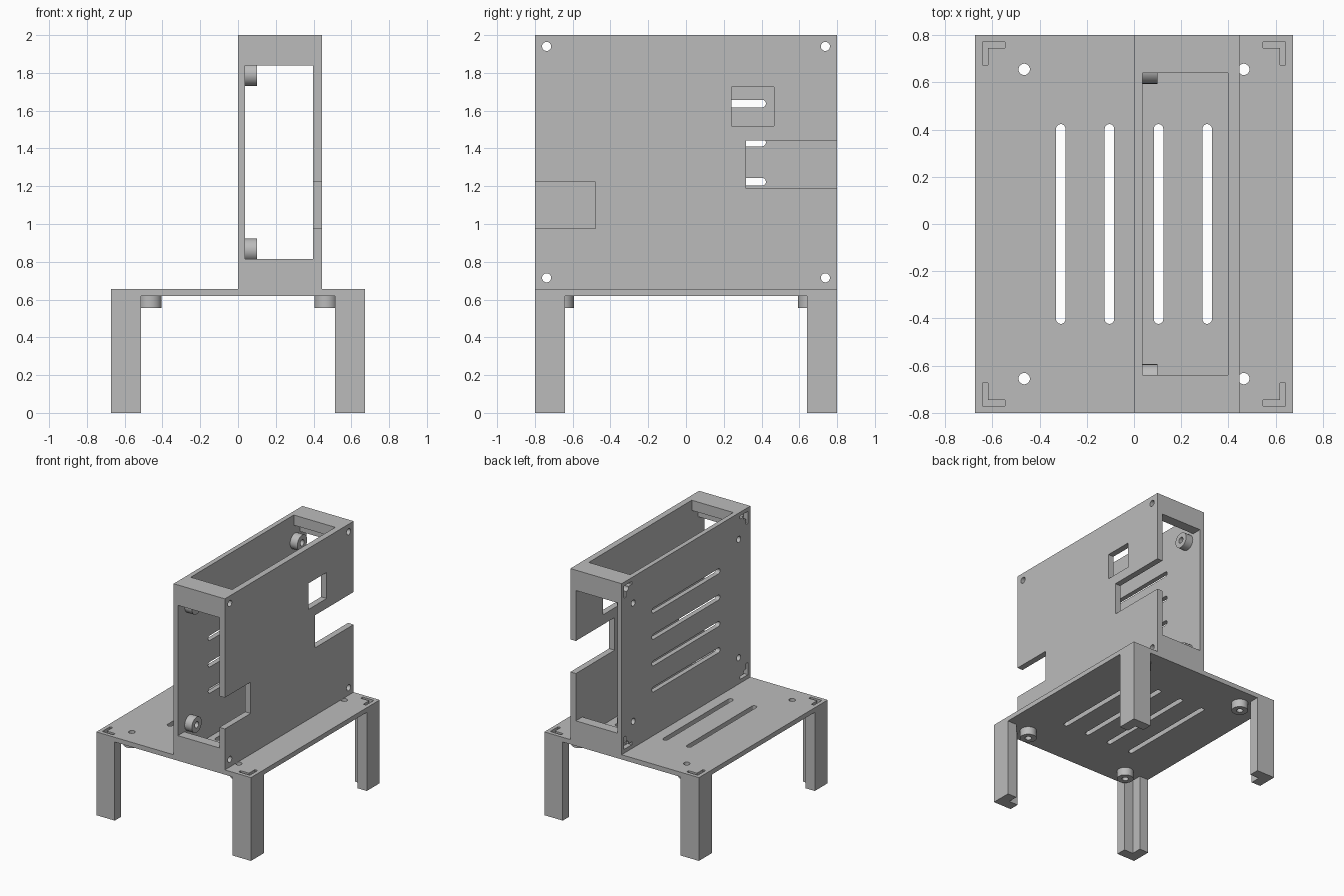
import bpy, bmesh
from math import pi, cos, sin
from mathutils import Matrix

old = bpy.data.objects.get("Cube")
if old:
    bpy.data.objects.remove(old, do_unlink=True)

grey = bpy.data.materials.new("plain grey")
grey.use_nodes = True
COLOUR = (0.5, 0.5, 0.5, 1)
grey.diffuse_color = COLOUR
grey.node_tree.nodes["Principled BSDF"].inputs["Base Color"].default_value = COLOUR

HU, HV = 0.6725, 0.8      # half sizes of each tray
THICK = 0.037             # tray plate thickness
LEG, ARM = 0.16, 0.08     # leg width and thickness of its arms
CORNERS = [(su, sv) for su in (-1, 1) for sv in (-1, 1)]

# Local frame: plate outer face at z = 0, legs reach to -z
BASE = Matrix.Translation((0, 0, 2 - 2 * HU))
WALL = Matrix(((0, 0, -1, 0), (0, 1, 0, 0), (1, 0, 0, 2 - HU), (0, 0, 0, 1)))


def prism(name, pts, z0, z1, frame):
    """Extrude a flat outline from z0 to z1."""
    bm = bmesh.new()
    face = bm.faces.new([bm.verts.new((u, v, z0)) for u, v in pts])
    ext = bmesh.ops.extrude_face_region(bm, geom=[face])
    for v in ext["geom"]:
        if isinstance(v, bmesh.types.BMVert):
            v.co.z = z1
    bmesh.ops.recalc_face_normals(bm, faces=bm.faces)
    mesh = bpy.data.meshes.new(name)
    bm.to_mesh(mesh)
    bm.free()
    mesh.materials.append(grey)
    ob = bpy.data.objects.new(name, mesh)
    ob.matrix_world = frame
    bpy.context.collection.objects.link(ob)
    return ob


def cut(ob, outlines, z0, z1, frame):
    """Cut prisms with the given outlines out of an object."""
    tools = [prism("cutter", pts, z0, z1, frame) for pts in outlines]
    for tool in tools:
        tool.hide_render = True
        mod = ob.modifiers.new("cut", "BOOLEAN")
        mod.operation, mod.solver, mod.object = "DIFFERENCE", "EXACT", tool
    bpy.context.view_layer.update()
    result = ob.evaluated_get(bpy.context.evaluated_depsgraph_get())
    mesh = bpy.data.meshes.new_from_object(result)
    ob.modifiers.clear()
    ob.data = mesh
    for tool in tools:
        bpy.data.objects.remove(tool, do_unlink=True)


def smooth(ob):
    bpy.ops.object.select_all(action="DESELECT")
    ob.select_set(True)
    bpy.context.view_layer.objects.active = ob
    bpy.ops.object.shade_smooth_by_angle(angle=pi / 6)


def rect(u0, u1, v0, v1):
    return [(u0, v0), (u1, v0), (u1, v1), (u0, v1)]


def circle(u, v, r, n=32):
    return [(u + r * cos(2 * pi * i / n), v + r * sin(2 * pi * i / n)) for i in range(n)]


def slot(u, half, r, n=12):
    """Rounded vent slot running along v."""
    top = [(r * cos(pi * i / n), half - r + r * sin(pi * i / n)) for i in range(n + 1)]
    return [(u + a, b) for a, b in top] + [(u - a, -b) for a, b in top]


def angle_shape(su, sv, margin, length, width):
    """L outline tucked into one corner of a tray."""
    a, b, c = margin, margin + width, margin + length
    pts = [(a, a), (c, a), (c, b), (b, b), (b, c), (a, c)]
    return [(su * (HU - u), sv * (HV - v)) for u, v in pts]


def tray(name, frame, depth, screw_holes):
    """Plate with vents and stacking grooves, four angle legs, four standoffs."""
    plate = prism(name + "_plate", rect(-HU, HU, -HV, HV), -THICK, 0, frame)
    holes = [slot(u, 0.423, 0.02) for u in (-0.31, -0.104, 0.104, 0.31)]
    holes += [circle(su * 0.465, sv * 0.655, 0.024) for su, sv in CORNERS]
    holes += [angle_shape(su, sv, 0.03, 0.097, 0.024) for su, sv in CORNERS]
    cut(plate, holes + screw_holes, -THICK - 0.01, 0.01, frame)
    for i, (su, sv) in enumerate(CORNERS):
        leg = prism(f"{name}_leg_{i + 1}", angle_shape(su, sv, 0, LEG, ARM),
                    -depth, -THICK, frame)
        if screw_holes:
            cut(leg, [screw_holes[i]], -depth - 0.01, -THICK + 0.01, frame)
        u, v = su * 0.465, sv * 0.655
        standoff = prism(f"{name}_standoff_{i + 1}", circle(u, v, 0.061),
                         -THICK - 0.063, -THICK, frame)
        cut(standoff, [circle(u, v, 0.024)], -THICK - 0.1, 0, frame)
        smooth(standoff)


# Low table tray, and the same tray turned on edge as the case
screws = [circle(su * (HU - 0.06), sv * 0.738, 0.024) for su, sv in CORNERS]
tray("base", BASE, 2 - 2 * HU, [])
tray("case", WALL, 0.398, screws)

# Case cover with its port openings
cover = prism("case_cover", rect(-HU, HU, -HV, HV), -0.446, -0.398, WALL)
mid = 2 - HU
ports = [rect(1.52 - mid, 1.725 - mid, 0.24, 0.465),
         rect(1.187 - mid, 1.443 - mid, 0.318, 0.9),
         rect(0.977 - mid, 1.223 - mid, -0.9, -0.48)]
cut(cover, ports + screws, -0.46, -0.38, WALL)
